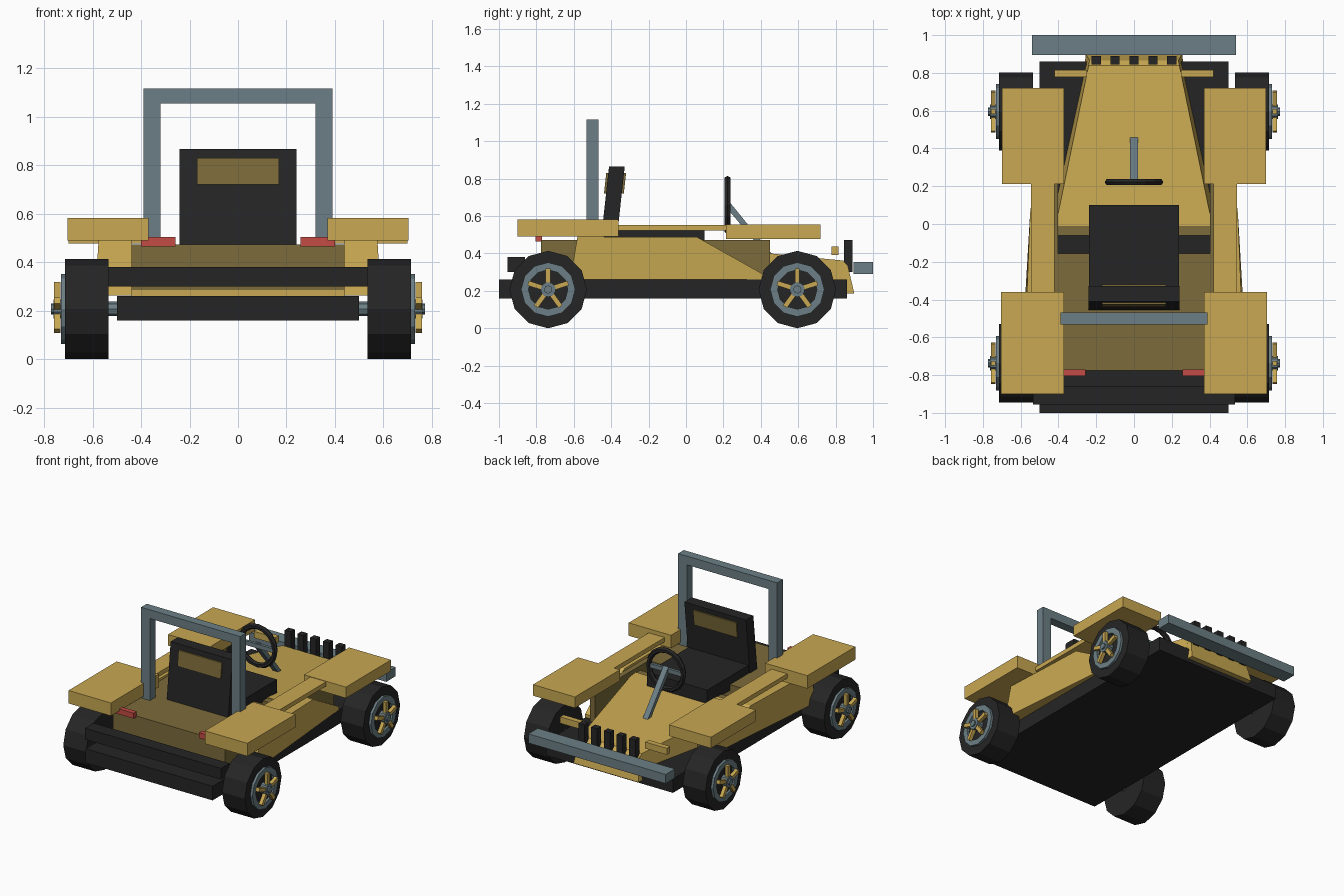
import bpy, bmesh, math
from mathutils import Matrix, Vector

if "Cube" in bpy.data.objects:
    bpy.data.objects.remove(bpy.data.objects["Cube"])


def mat(name, r, g, b):
    m = bpy.data.materials.new(name)
    m.diffuse_color = (r, g, b, 1)
    m.use_nodes = True
    m.node_tree.nodes["Principled BSDF"].inputs["Base Color"].default_value = m.diffuse_color
    return m


YELLOW = mat("mustard yellow", .578, .392, .084)
OLIVE = mat("dark olive", .2, .146, .042)
GREY = mat("steel grey", .15, .213, .238)
BLACK = mat("rubber black", .0185, .0185, .0185)
RED = mat("tail red", .546, .07, .058)


def finish(name, bm, material):
    bmesh.ops.recalc_face_normals(bm, faces=bm.faces)
    me = bpy.data.meshes.new(name)
    bm.to_mesh(me)
    bm.free()
    me.materials.append(material)
    ob = bpy.data.objects.new(name, me)
    bpy.context.collection.objects.link(ob)
    return ob


def box(name, x, y, z, material):
    """Box from (min, max) ranges."""
    bm = bmesh.new()
    bmesh.ops.create_cube(bm, size=1)
    for v in bm.verts:
        v.co = [r[0] if c < 0 else r[1] for c, r in zip(v.co, (x, y, z))]
    return finish(name, bm, material)


def pair(name, x, y, z, material):
    box(name + "_right", x, y, z, material)
    box(name + "_left", (-x[1], -x[0]), y, z, material)


def loft(name, ring_a, ring_b, material):
    """Solid between two matching rings of points."""
    bm = bmesh.new()
    a = [bm.verts.new(p) for p in ring_a]
    b = [bm.verts.new(p) for p in ring_b]
    bm.faces.new(a)
    bm.faces.new(b)
    n = len(a)
    for i in range(n):
        bm.faces.new((a[i], a[(i + 1) % n], b[(i + 1) % n], b[i]))
    return finish(name, bm, material)


def disc(name, r, x0, x1, y, z, material, n=12):
    """Cylinder along x, with a corner at the bottom."""
    def ring(x):
        return [(x, y + r * math.sin(2 * math.pi * i / n), z - r * math.cos(2 * math.pi * i / n))
                for i in range(n)]
    return loft(name, ring(x0), ring(x1), material)


def hoop(name, profile, centre, n, axis, material):
    """Closed (radius, depth) profile spun round the x or y axis."""
    bm = bmesh.new()
    rings = []
    for i in range(n):
        a = 2 * math.pi * i / n
        ring = []
        for r, d in profile:
            s, c = r * math.sin(a), r * math.cos(a)
            co = (d, s, -c) if axis == "x" else (s, d, -c)
            ring.append(bm.verts.new(Vector(centre) + Vector(co)))
        rings.append(ring)
    m = len(profile)
    for i in range(n):
        p, q = rings[i], rings[(i + 1) % n]
        for j in range(m):
            k = (j + 1) % m
            bm.faces.new((p[j], p[k], q[k], q[j]))
    return finish(name, bm, material)


# Chassis and bumpers
box("chassis", (-.5, .5), (-1, .86), (.16, .26), BLACK)
box("rear_bumper", (-.535, .535), (-.955, -.86), (.3, .38), BLACK)
box("front_bumper", (-.54, .54), (.895, 1), (.29, .355), GREY)

# Tub: rear deck, side walls and firewall round an open foot well
box("rear_deck", (-.44, .44), (-.775, -.155), (.285, .472), OLIVE)
box("floor_plate", (-.44, .44), (-.77, -.2), (.258, .285), YELLOW)
pair("tub_wall", (.402, .44), (-.155, .45), (.26, .472), OLIVE)
box("firewall", (-.402, .402), (-.06, -.01), (.26, .44), OLIVE)

# Hood: tapered wedge with a sloping nose
loft("hood",
     [(-.44, -.01, .26), (.44, -.01, .26), (.415, -.01, .445), (-.415, -.01, .445)],
     [(-.262, .84, .2), (.262, .84, .2), (.24, .84, .362), (-.24, .84, .362)], YELLOW)
loft("hood_nose",
     [(-.262, .84, .185), (.262, .84, .185), (.24, .84, .362), (-.24, .84, .362)],
     [(-.255, .9, .185), (.255, .9, .185), (.235, .865, .335), (-.235, .865, .335)], YELLOW)

# Side pods, leaning slightly outward toward the bottom and the rear
pod = [(-.58, .49, .575), (.06, .487, .55), (.42, .285, .5), (.42, .262, .5), (-.62, .262, .59)]
for s, side in ((1, "right"), (-1, "left")):
    loft("side_pod_" + side, [(s * .44, y, z) for y, z, x in pod],
         [(s * x, y, z) for y, z, x in pod], YELLOW)

# Fenders, rails and lights
pair("rear_fender", (.37, .703), (-.9, -.36), (.49, .582), YELLOW)
pair("front_fender", (.37, .7), (.213, .72), (.477, .556), YELLOW)
pair("side_rail", (.42, .545), (-.36, .215), (.522, .553), YELLOW)
pair("tail_light", (.258, .4), (-.805, -.77), (.464, .503), RED)
pair("headlight_bar", (.25, .42), (.777, .815), (.392, .438), YELLOW)

# Grille posts
for i in range(5):
    x = (i - 2) * .1
    box("grille_post_%d" % (i + 1), (x - .024, x + .024), (.845, .89), (.3, .473), BLACK)

# Roll bar
pair("roll_bar_leg", (.32, .39), (-.532, -.468), (.47, 1.06), GREY)
box("roll_bar_top", (-.39, .39), (-.532, -.468), (1.055, 1.117), GREY)

# Seat with a forward-leaning back and a pad showing on both sides
box("seat_cushion", (-.237, .237), (-.37, .1), (.43, .53), BLACK)


def leaning(name, w, z0, z1, grow, material):
    rings = []
    for z in (z0, z1):
        y = -.413 + (z - .47) * .11
        f, b = y + .042 + grow, y - .042 - grow
        rings.append([(-w, b, z), (w, b, z), (w, f, z), (-w, f, z)])
    loft(name, rings[0], rings[1], material)


leaning("seat_back", .242, .45, .866, 0, BLACK)
leaning("seat_pad", .17, .72, .83, .011, OLIVE)

# Steering wheel, crossbar and column
rim = [(.136 + .019 * math.cos(i * math.pi / 3), .019 * math.sin(i * math.pi / 3)) for i in range(6)]
hoop("steering_wheel", rim, (0, .222, .66), 16, "y", BLACK)
box("steering_crossbar", (-.13, .13), (.212, .232), (.645, .675), GREY)
loft("steering_column",
     [(-.02, .225, .685), (.02, .225, .685), (.02, .225, .635), (-.02, .225, .635)],
     [(-.02, .465, .39), (.02, .465, .39), (.02, .435, .385), (-.02, .435, .385)], GREY)

# Wheels: tyre, rim ring, five spokes and hub on a through axle
for yc, end in ((-.737, "rear"), (.595, "front")):
    zc = .207
    disc(end + "_axle", .03, -.55, .55, yc, zc, GREY, 8)
    for s, side in ((1, "right"), (-1, "left")):
        tag = end + "_" + side
        disc("tyre_" + tag, .207, s * .535, s * .714, yc, zc, BLACK)
        ring = [(.145, s * .70), (.145, s * .731), (.105, s * .731), (.105, s * .70)]
        hoop("rim_" + tag, ring, (0, yc, zc), 12, "x", GREY)
        disc("hub_" + tag, .04, s * .7, s * .762, yc, zc, GREY, 10)
        disc("hub_cap_" + tag, .022, s * .75, s * .772, yc, zc, GREY, 8)
        for i in range(5):
            spoke = box("spoke_%s_%d" % (tag, i + 1), (s * .745 - .013, s * .745 + .013),
                        (-.013, .013), (.03, .112), YELLOW)
            spoke.data.transform(Matrix.Translation((0, yc, zc)) @
                                 Matrix.Rotation(i * 2 * math.pi / 5, 4, "X"))
